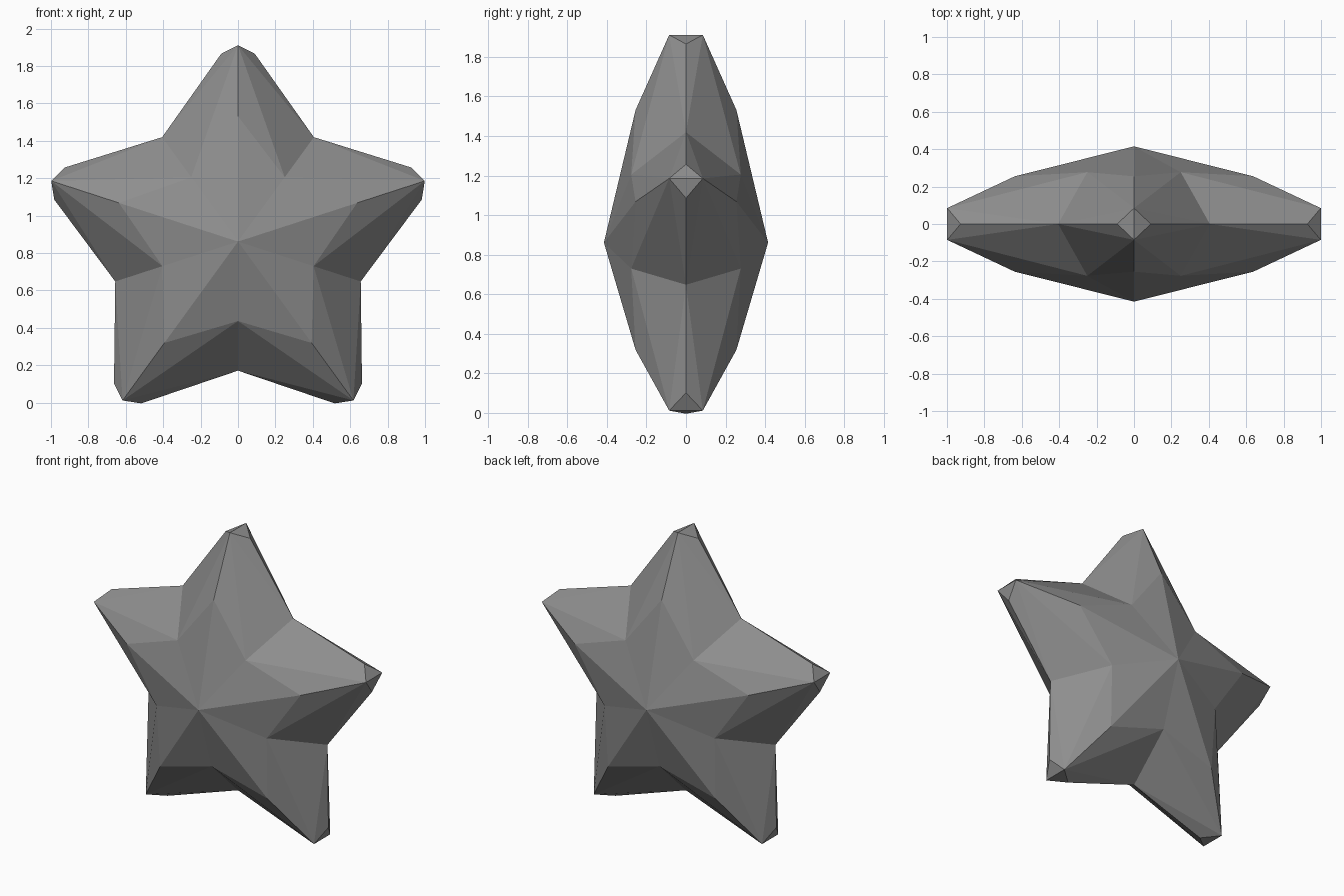
import bpy, bmesh
from math import sin, cos, pi

if "Cube" in bpy.data.objects:
    bpy.data.objects.remove(bpy.data.objects["Cube"])

ARMS = 5
CENTRE_Z = 0.861

# Single stone grey material
grey = bpy.data.materials.new("stone grey")
grey.use_nodes = True
colour = (0.27, 0.27, 0.27, 1)
grey.diffuse_color = colour
grey.node_tree.nodes["Principled BSDF"].inputs["Base Color"].default_value = colour

bm = bmesh.new()


def point(angle, along, depth, across=0.0):
    """Vertex at a distance along an arm direction, offset sideways and in depth."""
    x = along * sin(angle) + across * cos(angle)
    z = along * cos(angle) - across * sin(angle)
    return bm.verts.new((x, depth, CENTRE_Z + z))


step = 2 * pi / ARMS
arm_angles = [i * step for i in range(ARMS)]
notch_angles = [a + step / 2 for a in arm_angles]

# Outer rim shared by both halves: notches and the two corners of each blunt tip
rim = [point(a, 0.69, 0) for a in notch_angles]
corners = [{s: point(a, 1.004, 0, s * 0.09) for s in (-1, 1)} for a in arm_angles]

# Front and back halves: raised centre, arm ridges, valleys and tips
tips = {}
for side in (-1, 1):
    centre = point(0, 0, side * 0.415)
    ridge = [point(a, 0.67, side * 0.255) for a in arm_angles]
    tips[side] = [point(a, 1.05, side * 0.085) for a in arm_angles]
    valley = [point(a, 0.425, side * 0.277) for a in notch_angles]
    for i in range(ARMS):
        tip = tips[side][i]
        for s in (-1, 1):
            n = i if s == 1 else i - 1
            bm.faces.new((centre, valley[n], ridge[i]))
            bm.faces.new((ridge[i], valley[n], tip))
            bm.faces.new((valley[n], rim[n], tip))
            bm.faces.new((rim[n], corners[i][s], tip))

# Folded diamond caps closing the arm tips
for i in range(ARMS):
    for s in (-1, 1):
        bm.faces.new((tips[-1][i], corners[i][s], tips[1][i]))

bmesh.ops.recalc_face_normals(bm, faces=bm.faces)
mesh = bpy.data.meshes.new("star")
bm.to_mesh(mesh)
bm.free()
mesh.materials.append(grey)
star = bpy.data.objects.new("star", mesh)
bpy.context.collection.objects.link(star)
